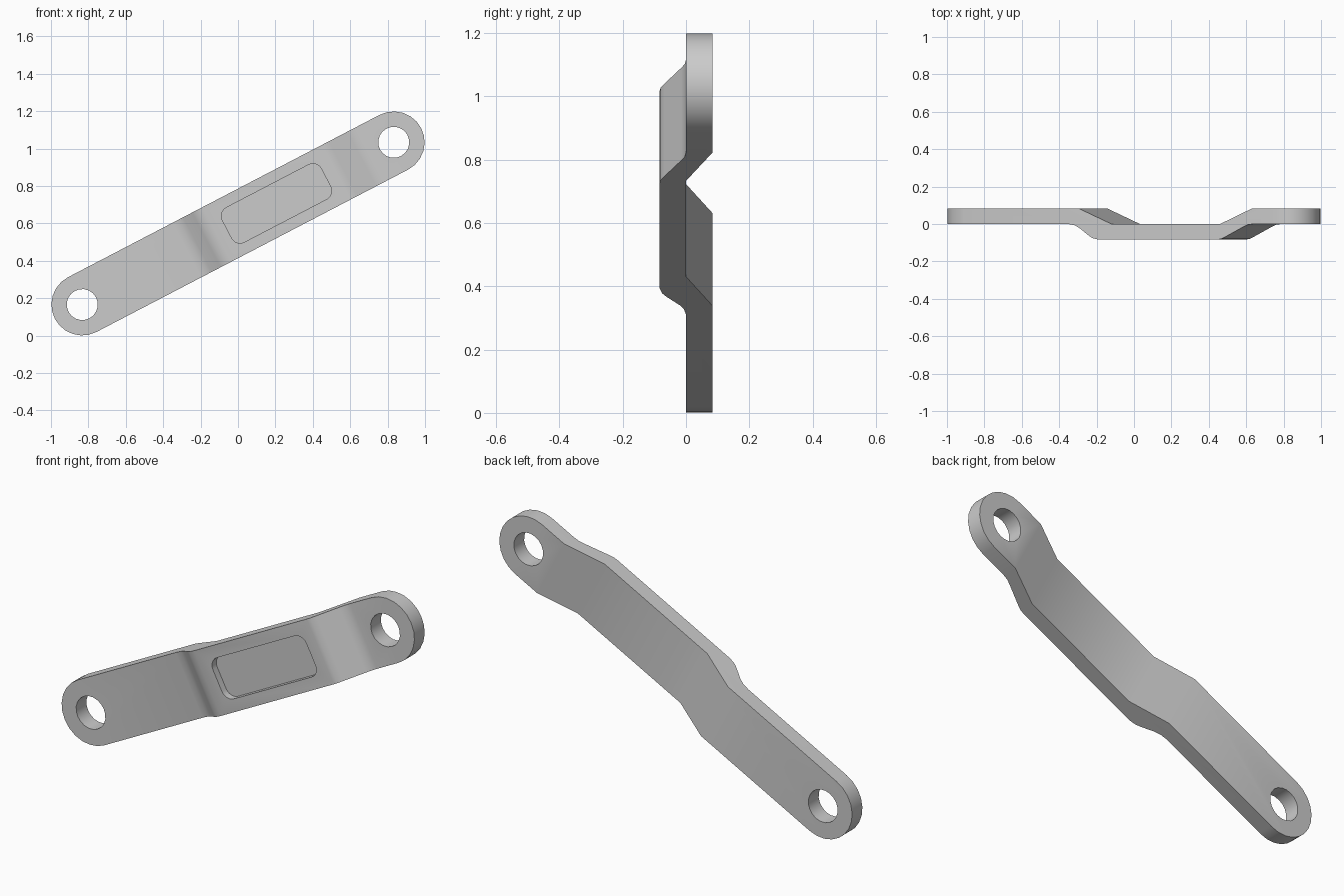
import bpy, bmesh, math
from mathutils import Matrix, Vector

cube = bpy.data.objects.get("Cube")
if cube:
    bpy.data.objects.remove(cube)

R, HALF, T = 0.165, 0.939, 0.083      # end radius, half hole spacing, thickness
TILT = math.atan2(0.87, 1.67)

steel = bpy.data.materials.new("grey_metal")
steel.use_nodes = True
steel.diffuse_color = (0.6, 0.6, 0.6, 1)
steel.node_tree.nodes["Principled BSDF"].inputs["Base Color"].default_value = (0.6, 0.6, 0.6, 1)


def prism(name, outline, offset):
    """Extrude a closed outline of points by an offset vector."""
    bm = bmesh.new()
    face = bm.faces.new([bm.verts.new(p) for p in outline])
    ext = bmesh.ops.extrude_face_region(bm, geom=[face])
    moved = [v for v in ext["geom"] if isinstance(v, bmesh.types.BMVert)]
    bmesh.ops.translate(bm, vec=offset, verts=moved)
    bmesh.ops.recalc_face_normals(bm, faces=bm.faces)
    mesh = bpy.data.meshes.new(name)
    bm.to_mesh(mesh)
    bm.free()
    mesh.materials.append(steel)
    obj = bpy.data.objects.new(name, mesh)
    bpy.context.collection.objects.link(obj)
    return obj


def arc(cx, cz, r, start, sweep, n, y):
    return [Vector((cx + r * math.cos(start + sweep * i / n), y,
                    cz + r * math.sin(start + sweep * i / n))) for i in range(n + 1)]


# Bent strap: side profile (along, depth) extruded across the width
front = [(-1.2, 0), (-0.31, 0), (-0.275, -0.006), (-0.245, -0.02), (-0.19, -0.06),
         (-0.165, -0.075), (-0.13, -T), (0.59, -T), (0.61, -0.08), (0.635, -0.069),
         (0.745, -0.015), (0.77, -0.004), (0.8, 0), (1.2, 0)]
back = [(1.2, T), (0.797, T), (0.605, 0), (-0.05, 0), (-0.247, T), (-1.2, T)]
strap = prism("bent_link_arm", [(u, y, -0.3) for u, y in front + back], (0, 0, 0.6))

# Rounded ends, round holes and front pocket
q = math.pi / 2
through = (0, 0.6, 0)
outline = arc(HALF, 0, R, -q, math.pi, 12, -0.3) + arc(-HALF, 0, R, q, math.pi, 12, -0.3)
cutters = [(prism("outline_cutter", outline, through), 'INTERSECT')]
for side, u in (("left", HALF), ("right", -HALF)):
    ring = arc(u, 0, T, 0, 4 * q, 20, -0.3)[:-1]
    cutters.append((prism(side + "_hole_cutter", ring, through), 'DIFFERENCE'))
pocket = []
for k, (su, sv) in enumerate([(1, 1), (-1, 1), (-1, -1), (1, -1)]):
    pocket += arc(0.232 + su * 0.248, sv * 0.054, 0.05, k * q, q, 6, -0.2)
cutters.append((prism("pocket_cutter", pocket, (0, 0.2 - T + 0.035, 0)), 'DIFFERENCE'))

for cutter, operation in cutters:
    cutter.hide_render = True
    mod = strap.modifiers.new(cutter.name, 'BOOLEAN')
    mod.object, mod.operation, mod.solver = cutter, operation, 'EXACT'

# Keep the cut result, drop the helpers
depsgraph = bpy.context.evaluated_depsgraph_get()
result = bpy.data.meshes.new_from_object(strap.evaluated_get(depsgraph))
strap.modifiers.clear()
strap.data = result
for cutter, _ in cutters:
    bpy.data.objects.remove(cutter)

# Tilt the arm into place
strap.data.transform(Matrix.Translation((0, 0, 0.6)) @ Matrix.Rotation(-TILT, 4, 'Y'))
bpy.ops.object.select_all(action='DESELECT')
strap.select_set(True)
bpy.context.view_layer.objects.active = strap
bpy.ops.object.shade_smooth_by_angle(angle=math.radians(30))
